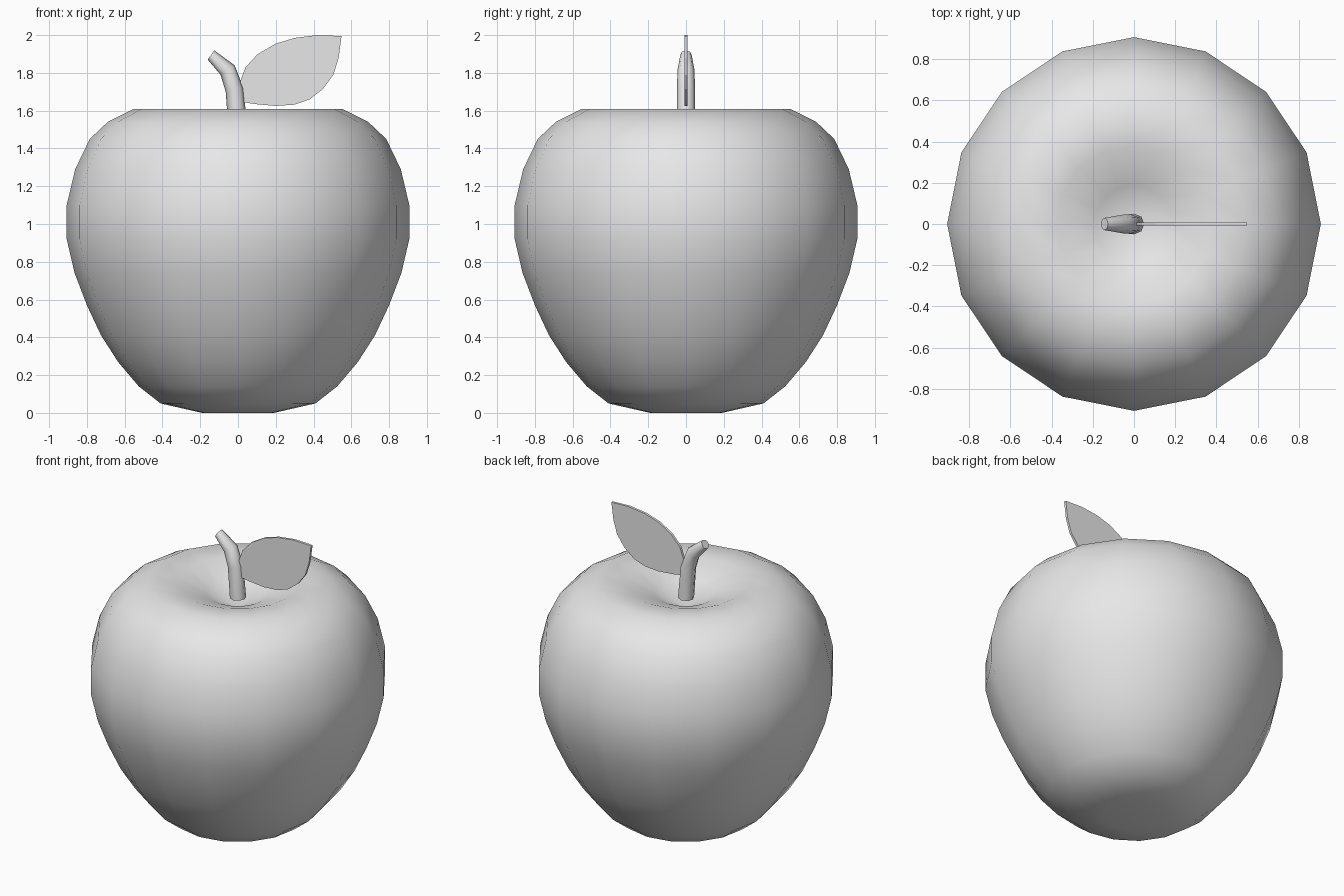
import bpy, bmesh, math
from mathutils import Vector

cube = bpy.data.objects.get("Cube")
if cube:
    bpy.data.objects.remove(cube, do_unlink=True)

grey = bpy.data.materials.new("light_grey")
grey.use_nodes = True
grey.diffuse_color = (0.8, 0.8, 0.8, 1)
grey.node_tree.nodes["Principled BSDF"].inputs["Base Color"].default_value = (0.8, 0.8, 0.8, 1)


def finish(name, bm, smooth):
    """Turn a bmesh into a named, coloured object."""
    bmesh.ops.recalc_face_normals(bm, faces=bm.faces)
    for face in bm.faces:
        face.smooth = smooth(face)
    mesh = bpy.data.meshes.new(name)
    bm.to_mesh(mesh)
    bm.free()
    mesh.materials.append(grey)
    obj = bpy.data.objects.new(name, mesh)
    bpy.context.collection.objects.link(obj)
    return obj


def bridge(bm, rings):
    """Join successive vertex rings with quads."""
    for low, high in zip(rings, rings[1:]):
        n = len(low)
        for i in range(n):
            j = (i + 1) % n
            bm.faces.new((low[i], low[j], high[j], high[i]))


# Fruit body: sixteen-sided lathe with a dimple at each pole
profile = [(0.19, 0.0), (0.41, 0.05), (0.525, 0.14), (0.635, 0.27),
           (0.725, 0.41), (0.80, 0.57), (0.865, 0.74), (0.907, 0.92),
           (0.907, 1.10), (0.862, 1.29), (0.785, 1.45), (0.69, 1.54),
           (0.55, 1.61), (0.38, 1.60), (0.19, 1.53)]
bm = bmesh.new()
sides = 16
rings = []
for r, z in profile:
    angles = [math.tau * i / sides for i in range(sides)]
    rings.append([bm.verts.new((r * math.cos(a), r * math.sin(a), z)) for a in angles])
bridge(bm, rings)
for ring, z in ((rings[0], 0.02), (rings[-1], 1.44)):
    pole = bm.verts.new((0, 0, z))
    for i in range(sides):
        bm.faces.new((ring[i], ring[(i + 1) % sides], pole))
finish("fruit_body", bm, lambda f: True)

# Stem: bent, tapering tube with flat ends (x, z, radius, tilt)
path = [(0.0, 1.50, 0.05, 0.04), (-0.018, 1.71, 0.048, 0.18),
        (-0.055, 1.815, 0.045, 0.58), (-0.143, 1.895, 0.03, 0.95)]
bm = bmesh.new()
sides = 8
rings = []
for x, z, r, tilt in path:
    across = Vector((math.cos(tilt), 0, math.sin(tilt)))
    ring = []
    for i in range(sides):
        a = math.tau * i / sides
        offset = across * r * math.cos(a) + Vector((0, r * math.sin(a), 0))
        ring.append(bm.verts.new(Vector((x, 0, z)) + offset))
    rings.append(ring)
bridge(bm, rings)
bm.faces.new(rings[0])
bm.faces.new(rings[-1])
finish("stem", bm, lambda f: len(f.verts) == 4)

# Leaf: thin upright plate beside the stem
outline = [(0.0, 1.65), (0.09, 1.635), (0.20, 1.625), (0.30, 1.632), (0.38, 1.66),
           (0.45, 1.715), (0.505, 1.79), (0.533, 1.88), (0.548, 1.995),
           (0.42, 2.0), (0.30, 1.985), (0.20, 1.955), (0.105, 1.90),
           (0.04, 1.83), (0.01, 1.75)]
bm = bmesh.new()
rings = [[bm.verts.new((x, y, z)) for x, z in outline] for y in (-0.008, 0.008)]
bridge(bm, rings)
for ring in rings:
    bm.faces.new(ring)
finish("leaf", bm, lambda f: False)
